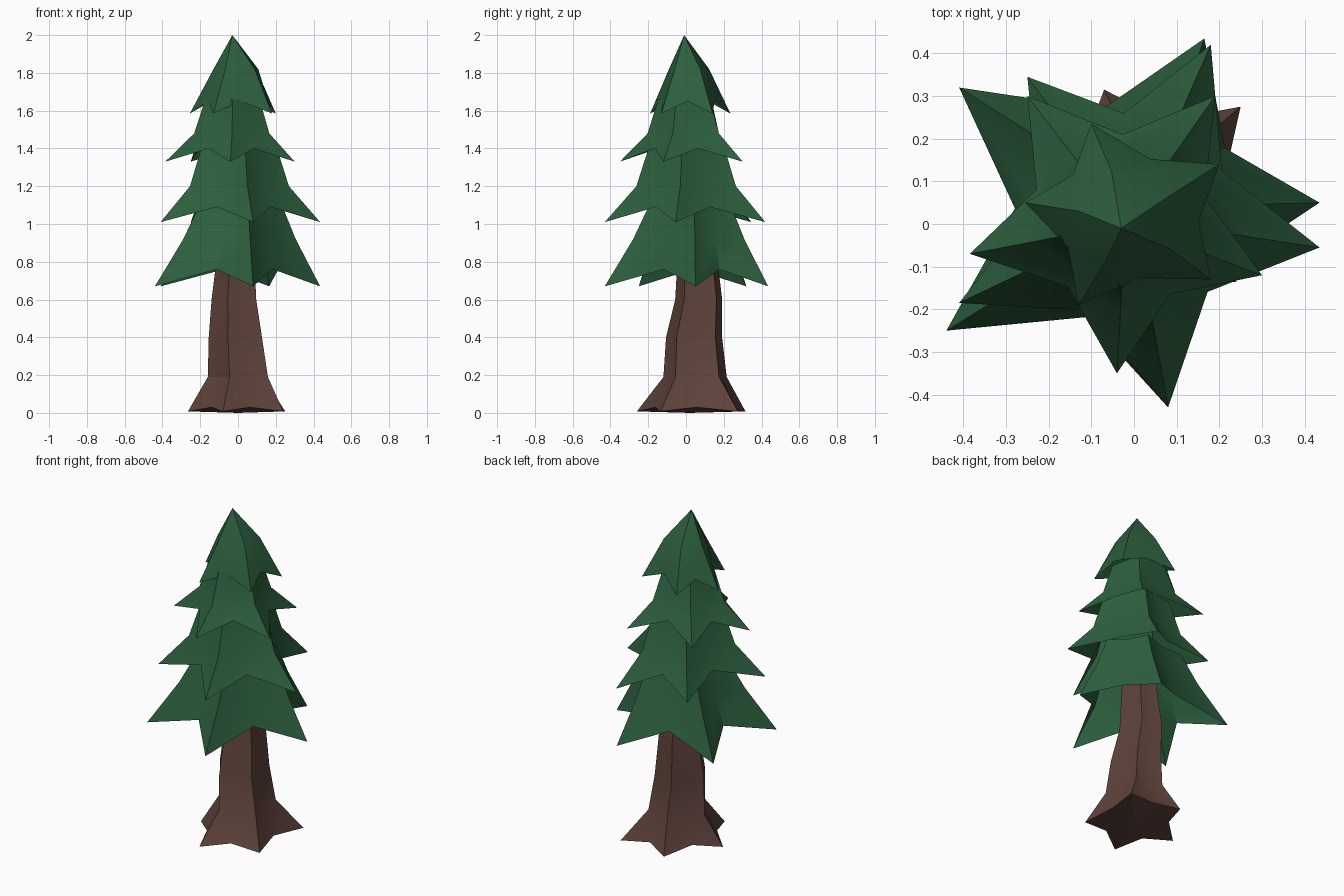
import bpy, bmesh, math
from mathutils import Vector

if "Cube" in bpy.data.objects:
    bpy.data.objects.remove(bpy.data.objects["Cube"])


def star(tips, k, z_tip, z_notch, centre=(0, 0)):
    """Ring of alternating tips and notches; notches are pulled towards the centre by k."""
    c, ring = Vector(centre), []
    for i, t in enumerate(tips):
        a, b = Vector(t), Vector(tips[(i + 1) % len(tips)])
        n = c + ((a + b) / 2 - c) * k
        ring += [(a.x, a.y, z_tip), (n.x, n.y, z_notch)]
    return ring


def shrink(ring, s_tip, s_notch, z, centre):
    """Smaller level copy of a star ring."""
    out = []
    for i, (x, y, _) in enumerate(ring):
        s = s_notch if i % 2 else s_tip
        out.append((centre[0] + (x - centre[0]) * s, centre[1] + (y - centre[1]) * s, z))
    return out


def skin(bm, rings, start=None, end=None):
    """Skin rings from bottom to top; optionally close the ends with fans to a point."""
    vs = [[bm.verts.new(p) for p in r] for r in rings]
    n = len(vs[0])
    lo = bm.verts.new(start) if start else None
    hi = bm.verts.new(end) if end else None
    for i in range(n):
        j = (i + 1) % n
        for a, b in zip(vs, vs[1:]):
            bm.faces.new((a[i], a[j], b[j], b[i]))
        if lo:
            bm.faces.new((lo, vs[0][j], vs[0][i]))
        if hi:
            bm.faces.new((hi, vs[-1][i], vs[-1][j]))


def finish(bm, name, color, angle):
    me = bpy.data.meshes.new(name)
    bm.to_mesh(me)
    bm.free()
    ob = bpy.data.objects.new(name, me)
    bpy.context.collection.objects.link(ob)
    mat = bpy.data.materials.new(name + "_color")
    mat.diffuse_color = color
    mat.use_nodes = True
    mat.node_tree.nodes["Principled BSDF"].inputs["Base Color"].default_value = mat.diffuse_color
    me.materials.append(mat)
    bpy.context.view_layer.objects.active = ob
    ob.select_set(True)
    bpy.ops.object.shade_smooth_by_angle(angle=math.radians(angle))
    ob.select_set(False)


# Trunk: five flared roots, then a gently leaning fluted stem
roots = [(0.25, 0.275), (-0.07, 0.315), (-0.265, 0.02), (-0.08, -0.26), (0.24, -0.135)]
trunk = [star(roots, 0.82, 0.008, 0.03)]
for cx, cy, r, z in [(0.015, 0.045, 0.175, 0.19), (0, 0.04, 0.155, 0.4),
                     (-0.01, 0.065, 0.13, 0.6), (-0.005, 0.06, 0.115, 0.76),
                     (-0.005, 0.04, 0.09, 1.05)]:
    pts = [(cx + r * math.cos(math.radians(a)), cy + r * math.sin(math.radians(a)))
           for a in (48, 103, 178, 250, 325)]
    trunk.append(star(pts, 0.95, z, z, (cx, cy)))
bm = bmesh.new()
skin(bm, trunk, (0, 0.02, 0), (0, 0.04, 1.05))
finish(bm, "trunk", (0.115, 0.056, 0.045, 1), 25)

# Foliage: four open star-shaped skirts stacked into one crown
# (tips, notch pull, tip z, notch z, mid scale, mid z, top scale, top z, centre)
tiers = [
    ([(0.435, 0.05), (0.165, 0.435), (-0.41, 0.32), (-0.44, -0.25), (0.08, -0.43)],
     0.68, 0.67, 0.76, 0.68, 0.92, 0.50, 1.10, (0.03, 0.04)),
    ([(0.435, -0.055), (0.18, 0.42), (-0.25, 0.345), (-0.41, -0.185), (0.08, -0.43)],
     0.67, 1.01, 1.09, 0.62, 1.20, 0.46, 1.42, (0, 0.01)),
    ([(0.30, -0.12), (0.19, 0.30), (-0.25, 0.30), (-0.385, -0.07), (-0.04, -0.35)],
     0.70, 1.33, 1.40, 0.58, 1.48, 0.42, 1.66, (-0.02, 0)),
    ([(0.18, -0.13), (0.20, 0.14), (-0.10, 0.235), (-0.255, 0.05), (-0.13, -0.19)],
     0.80, 1.585, 1.65, 0.50, 1.82, None, None, (-0.005, 0.01)),
]
bm = bmesh.new()
for tips, k, zt, zn, ms, mz, ts, tz, c in tiers:
    skirt = star(tips, k, zt, zn, c)
    if ts:
        skin(bm, [skirt, shrink(skirt, ms, 0.82, mz, c), shrink(skirt, ts, 0.64, tz, c)])
    else:  # the top skirt closes to the tip of the tree
        skin(bm, [skirt, shrink(skirt, ms, 0.72, mz, c)], end=(-0.03, -0.01, 2.0))
finish(bm, "foliage", (0.026, 0.115, 0.048, 1), 30)
